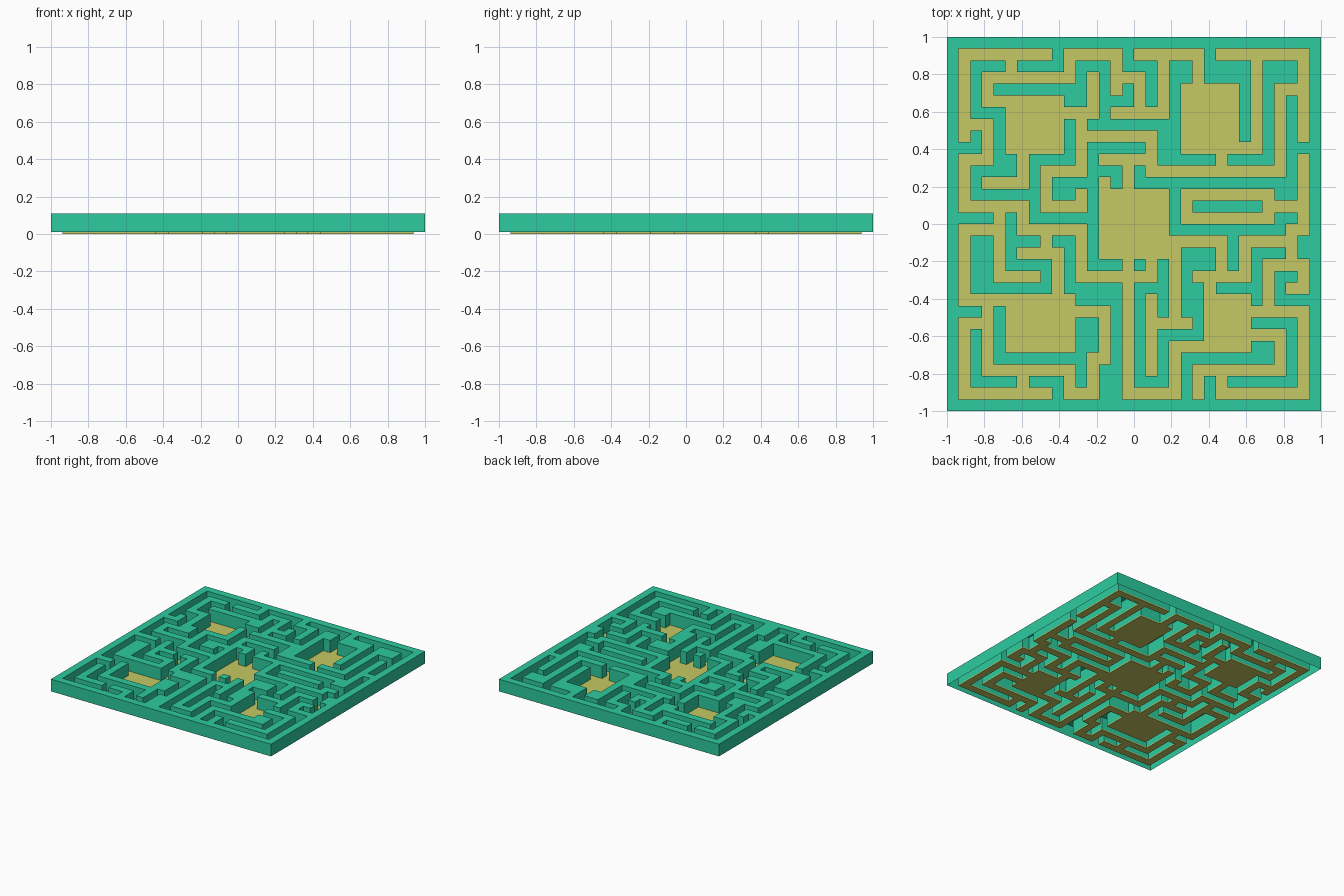
import bpy, bmesh

if "Cube" in bpy.data.objects:
    bpy.data.objects.remove(bpy.data.objects["Cube"])

N = 32                # the slab is a 32 x 32 grid of cells
CELL = 2.0 / N
floor = set()         # open cells (column from the left, row from the back)


def room(c0, r0, c1, r1):
    """Open a rectangular room."""
    floor.update((c, r) for c in range(c0, c1 + 1) for r in range(r0, r1 + 1))


def hall(*points):
    """Open a one-cell corridor through right-angled corner points."""
    for (a, b), (c, d) in zip(points, points[1:]):
        room(min(a, c), min(b, d), max(a, c), max(b, d))


# Five rooms
room(5, 5, 9, 9)
room(20, 4, 24, 9)
room(13, 13, 18, 18)
room(5, 22, 10, 26)
room(22, 22, 25, 26)

# Back left corridors
hall((8, 1), (1, 1), (1, 8))
hall((1, 7), (3, 7), (3, 10), (1, 10), (1, 14), (6, 14), (6, 16), (11, 16))
hall((5, 1), (5, 3))
hall((5, 5), (3, 5), (3, 3), (10, 3), (10, 1), (14, 1), (14, 4))
hall((9, 6), (12, 6), (12, 3))
hall((11, 6), (11, 11), (8, 11), (8, 14), (11, 14), (11, 13))
hall((6, 9), (6, 12), (3, 12))

# Back middle and back right corridors
hall((14, 3), (16, 3), (16, 6))
hall((14, 6), (18, 6), (18, 1))
hall((16, 1), (21, 1), (21, 4))
hall((11, 8), (17, 8), (17, 11), (28, 11), (28, 4), (30, 4))
hall((30, 8), (30, 1), (23, 1))
hall((26, 1), (26, 9), (24, 9))
hall((23, 9), (23, 11))

# Corridors around the middle room
hall((17, 10), (13, 10))
hall((15, 10), (15, 13))
hall((13, 12), (13, 13))
hall((11, 16), (11, 20), (17, 20), (17, 19))
hall((18, 17), (23, 17), (23, 20))

# Ring corridor on the right and its exit
hall((20, 13), (27, 13), (27, 15), (20, 15), (20, 13))
hall((27, 14), (30, 14))
hall((30, 10), (30, 16), (29, 16), (29, 19))

# Front right corridors
hall((29, 17), (25, 17), (25, 20), (21, 20))
hall((22, 20), (22, 22))
hall((29, 21), (30, 21), (30, 19), (27, 19), (27, 23))
hall((25, 23), (30, 23), (30, 30), (23, 30), (23, 28))
hall((25, 25), (28, 25), (28, 28), (21, 28), (21, 30))
hall((22, 26), (19, 26), (19, 30), (15, 30), (15, 18))
hall((19, 17), (19, 24))
hall((20, 24), (17, 24))
hall((17, 22), (17, 28))

# Front left corridors
hall((4, 14), (4, 20), (7, 20))
hall((4, 16), (1, 16), (1, 22), (5, 22))
hall((8, 16), (8, 18))
hall((6, 18), (9, 18), (9, 22))
hall((3, 22), (3, 28), (10, 28), (10, 30), (12, 30), (12, 27), (13, 27), (13, 23), (10, 23))
hall((3, 24), (1, 24), (1, 30), (8, 30))
hall((6, 28), (6, 30))


def material(name, rgb):
    m = bpy.data.materials.new(name)
    m.diffuse_color = (*rgb, 1.0)
    m.use_nodes = True
    m.node_tree.nodes["Principled BSDF"].inputs["Base Color"].default_value = m.diffuse_color
    return m


def build(name, cells, z0, z1, closed, mat):
    """Lay a square for every cell and extrude the region upward."""
    bm = bmesh.new()
    for c, r in sorted(cells):
        x, y = -1 + c * CELL, 1 - r * CELL
        corners = ((x, y - CELL), (x + CELL, y - CELL), (x + CELL, y), (x, y))
        bm.faces.new([bm.verts.new((px, py, z0)) for px, py in corners])
    bmesh.ops.remove_doubles(bm, verts=bm.verts[:], dist=1e-4)
    ext = bmesh.ops.extrude_face_region(bm, geom=bm.faces[:], use_keep_orig=closed)
    moved = [g for g in ext["geom"] if isinstance(g, bmesh.types.BMVert)]
    bmesh.ops.translate(bm, verts=moved, vec=(0, 0, z1 - z0))
    if closed:
        bmesh.ops.recalc_face_normals(bm, faces=bm.faces[:])
    else:
        # drop any base faces so the shell is open underneath
        base = [f for f in bm.faces if all(v.co.z < z0 + 1e-4 for v in f.verts)]
        bmesh.ops.delete(bm, geom=base, context='FACES_ONLY')
    me = bpy.data.meshes.new(name)
    bm.to_mesh(me)
    bm.free()
    me.materials.append(mat)
    ob = bpy.data.objects.new(name, me)
    bpy.context.collection.objects.link(ob)
    return ob


green = material("wall_green", (0.026, 0.597, 0.347))
yellow = material("floor_yellow", (0.558, 0.584, 0.125))

# Walls are a hollow shell open underneath; the floor is a thin plate in the paths
walls = {(c, r) for c in range(N) for r in range(N)} - floor
build("maze_walls", walls, 0.009, 0.109, False, green)
build("maze_floor", floor, 0.0, 0.009, True, yellow)
